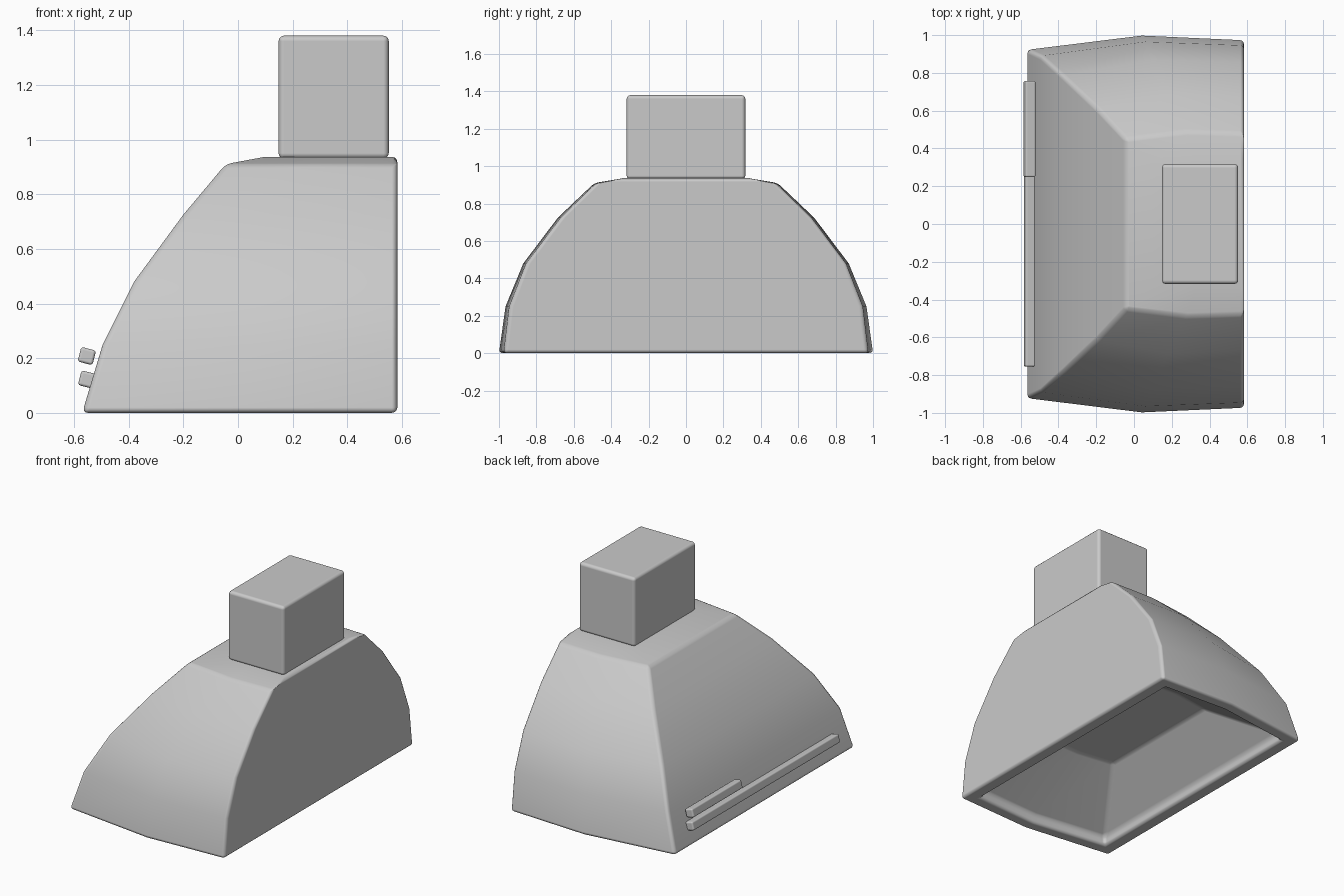
import bpy
import bmesh

cube = bpy.data.objects.get("Cube")
if cube:
    bpy.data.objects.remove(cube, do_unlink=True)

steel = bpy.data.materials.new("brushed_steel_grey")
steel.use_nodes = True
COLOR = (0.59, 0.59, 0.59, 1)
steel.diffuse_color = COLOR
steel.node_tree.nodes["Principled BSDF"].inputs["Base Color"].default_value = COLOR


def finish(name, bm, bevel):
    """Turn a bmesh into a smooth object with softly rounded hard edges."""
    bmesh.ops.recalc_face_normals(bm, faces=bm.faces)
    mesh = bpy.data.meshes.new(name)
    bm.to_mesh(mesh)
    bm.free()
    mesh.materials.append(steel)
    mesh.shade_smooth()
    obj = bpy.data.objects.new(name, mesh)
    bpy.context.collection.objects.link(obj)
    mod = obj.modifiers.new("soft_edges", 'BEVEL')
    mod.width = bevel
    mod.segments = 3
    mod.limit_method = 'ANGLE'
    mod.angle_limit = 0.48
    mod.harden_normals = True
    return obj


def box(name, center, size, bevel, tilt=0):
    bm = bmesh.new()
    bmesh.ops.create_cube(bm, size=1)
    for v in bm.verts:
        v.co = [c * s for c, s in zip(v.co, size)]
    obj = finish(name, bm, bevel)
    obj.location = center
    obj.rotation_euler.y = tilt
    return obj


# Hood: stacked rings, each (z, front x, front y, mid x, mid y, back x, back y),
# running from the ceiling of the recess, round the rim and up the outside
rings = [
    (0.31, -0.20, 0.44, 0.05, 0.475, 0.29, 0.465),
    (0.055, -0.47, 0.84, 0.04, 0.91, 0.49, 0.885),
    (0.00, -0.475, 0.845, 0.04, 0.915, 0.49, 0.89),
    (0.00, -0.57, 0.925, 0.04, 1.00, 0.583, 0.975),
    (0.25, -0.495, 0.89, 0.06, 0.965, 0.583, 0.945),
    (0.48, -0.38, 0.785, 0.10, 0.87, 0.583, 0.855),
    (0.725, -0.20, 0.615, 0.18, 0.685, 0.583, 0.67),
    (0.91, -0.045, 0.45, 0.28, 0.49, 0.583, 0.48),
    (0.937, 0.10, 0.32, 0.33, 0.33, 0.583, 0.33),
]
bm = bmesh.new()
loops = []
for z, xf, yf, xm, ym, xb, yb in rings:
    half = [(xf, yf), (xm, ym), (xb, yb)]
    outline = [(x, -y) for x, y in half] + half[::-1]
    loops.append([bm.verts.new((x, y, z)) for x, y in outline])
for low, high in zip(loops, loops[1:]):
    for i in range(len(low)):
        j = (i + 1) % len(low)
        bm.faces.new((low[i], low[j], high[j], high[i]))
bm.faces.new(loops[0])
bm.faces.new(loops[-1])
finish("hood_body", bm, 0.02)

# Chimney duct
box("chimney", (0.35, 0, 1.155), (0.403, 0.635, 0.45), 0.02)

# Front rail and short control strip
box("front_rail", (-0.552, 0, 0.122), (0.056, 1.51, 0.055), 0.01, 0.25)
box("control_strip", (-0.553, 0.503, 0.208), (0.056, 0.51, 0.055), 0.01, 0.25)
